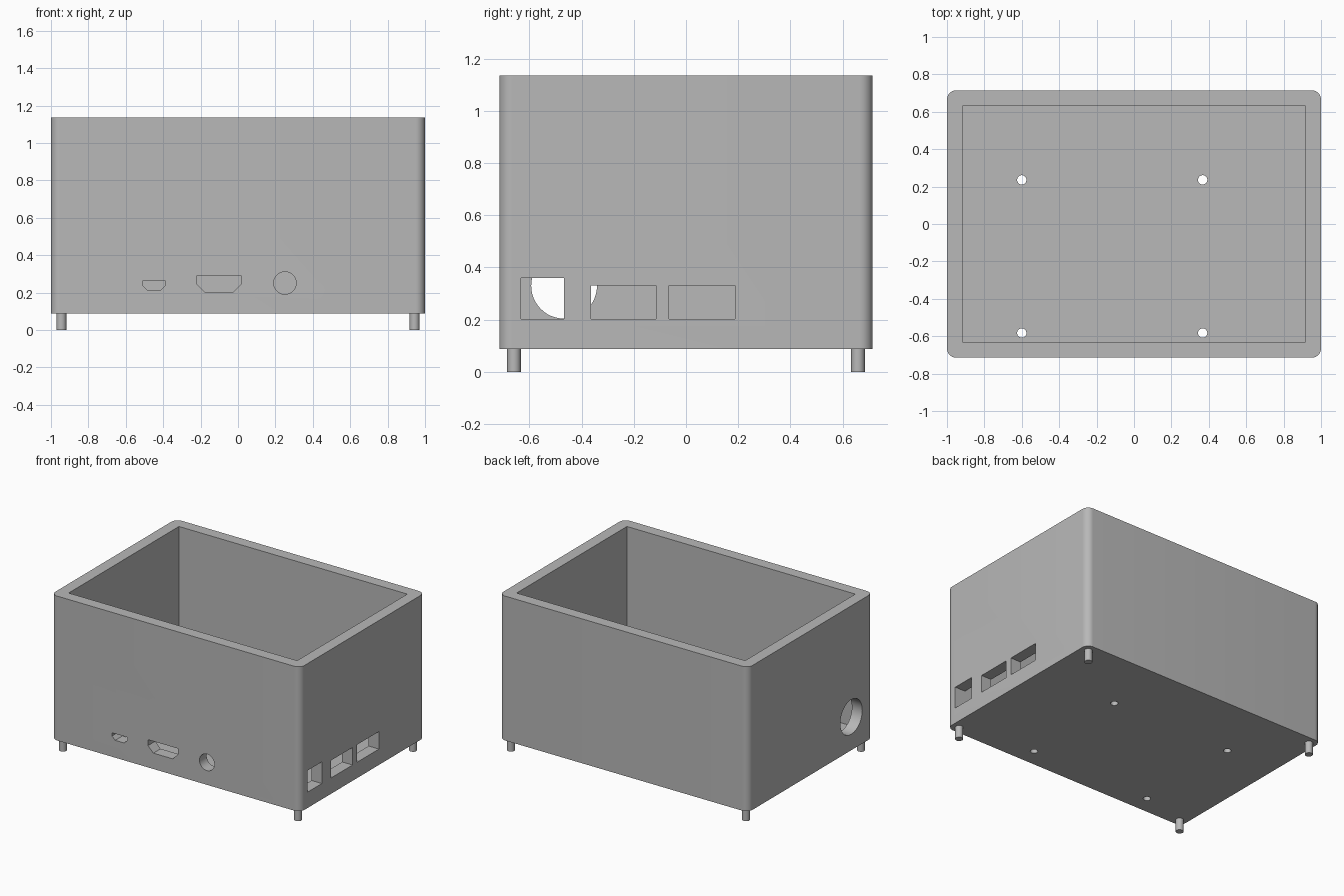
import bpy, bmesh
from math import cos, sin, pi
from mathutils import Vector

if "Cube" in bpy.data.objects:
    bpy.data.objects.remove(bpy.data.objects["Cube"])

grey = bpy.data.materials.new("plain grey")
grey.use_nodes = True
colour = (0.48, 0.48, 0.48, 1)
grey.diffuse_color = colour
grey.node_tree.nodes["Principled BSDF"].inputs["Base Color"].default_value = colour

W, D = 1.0, 0.715            # outer half sizes
WALL = 0.083
BASE, TOP = 0.088, 1.136


def prism(name, outline, axis, lo, hi):
    """Extrude a 2D outline along an axis from lo to hi."""
    place = {"x": lambda u, v, t: (t, u, v),
             "y": lambda u, v, t: (u, t, v),
             "z": lambda u, v, t: (u, v, t)}[axis]
    bm = bmesh.new()
    face = bm.faces.new([bm.verts.new(place(u, v, lo)) for u, v in outline])
    ext = bmesh.ops.extrude_face_region(bm, geom=[face])
    moved = [g for g in ext["geom"] if isinstance(g, bmesh.types.BMVert)]
    bmesh.ops.translate(bm, verts=moved, vec=Vector(place(0, 0, hi - lo)))
    bmesh.ops.recalc_face_normals(bm, faces=bm.faces)
    mesh = bpy.data.meshes.new(name)
    bm.to_mesh(mesh)
    bm.free()
    mesh.materials.append(grey)
    obj = bpy.data.objects.new(name, mesh)
    bpy.context.collection.objects.link(obj)
    return obj


def rect(u0, u1, v0, v1):
    return [(u0, v0), (u1, v0), (u1, v1), (u0, v1)]


def circle(u, v, r, n=48):
    return [(u + r * cos(2 * pi * i / n), v + r * sin(2 * pi * i / n)) for i in range(n)]


def rounded_rect(w, d, r, n=10):
    pts = []
    for k, (sx, sy) in enumerate([(1, 1), (-1, 1), (-1, -1), (1, -1)]):
        for i in range(n + 1):
            a = (k + i / n) * pi / 2
            pts.append((sx * (w - r) + r * cos(a), sy * (d - r) + r * sin(a)))
    return pts


def plug(u0, u1, v0, v1, inset):
    """Socket outline with its lower corners cut off."""
    mid = (v0 + v1) / 2
    return [(u0 + inset, v0), (u1 - inset, v0), (u1, mid), (u1, v1), (u0, v1), (u0, mid)]


def smooth(obj):
    bpy.ops.object.select_all(action="DESELECT")
    obj.select_set(True)
    bpy.context.view_layer.objects.active = obj
    bpy.ops.object.shade_smooth_by_angle(angle=pi / 6)


# Open box with rounded upright edges
box = prism("box", rounded_rect(W, D, 0.05), "z", BASE, TOP)
cutters = [prism("cavity_cutter", rect(-W + WALL, W - WALL, -D + WALL, D - WALL),
                 "z", BASE + WALL, TOP + 0.1)]

# Front sockets
front = [plug(-0.511, -0.388, 0.214, 0.262, 0.026),
         plug(-0.222, 0.019, 0.203, 0.289, 0.043),
         circle(0.251, 0.251, 0.06)]
cutters += [prism("front_socket_cutter", o, "y", -D - 0.1, -D + WALL + 0.05) for o in front]

# Side windows, and the round cable hole opposite
for y0, y1, top in [(-D + WALL, -0.467, 0.36), (-0.364, -0.115, 0.33), (-0.065, 0.188, 0.33)]:
    cutters.append(prism("side_window_cutter", rect(y0, y1, 0.203, top),
                         "x", W - WALL - 0.05, W + 0.1))
cutters.append(prism("cable_hole_cutter", circle(-0.467, 0.33, 0.126), "x",
                     -W - 0.1, -W + WALL + 0.05))

# Screw holes in the floor
for x in (-0.6, 0.367):
    for y in (-0.583, 0.236):
        cutters.append(prism("screw_hole_cutter", circle(x, y, 0.025, 32), "z",
                             BASE - 0.1, BASE + WALL + 0.05))

# Cut everything out of the box
for c in cutters:
    c.hide_render = True
    mod = box.modifiers.new(c.name, "BOOLEAN")
    mod.operation, mod.solver, mod.object = "DIFFERENCE", "EXACT", c
depsgraph = bpy.context.evaluated_depsgraph_get()
cut_mesh = bpy.data.meshes.new_from_object(box.evaluated_get(depsgraph))
box.modifiers.clear()
box.data = cut_mesh
for c in cutters:
    bpy.data.objects.remove(c)
smooth(box)

# Feet
for side, sx in (("right", -1), ("left", 1)):
    for end, sy in (("front", -1), ("back", 1)):
        foot = prism(f"{end}_{side}_foot", circle(sx * 0.944, sy * 0.659, 0.026, 32), "z", 0, BASE)
        smooth(foot)
